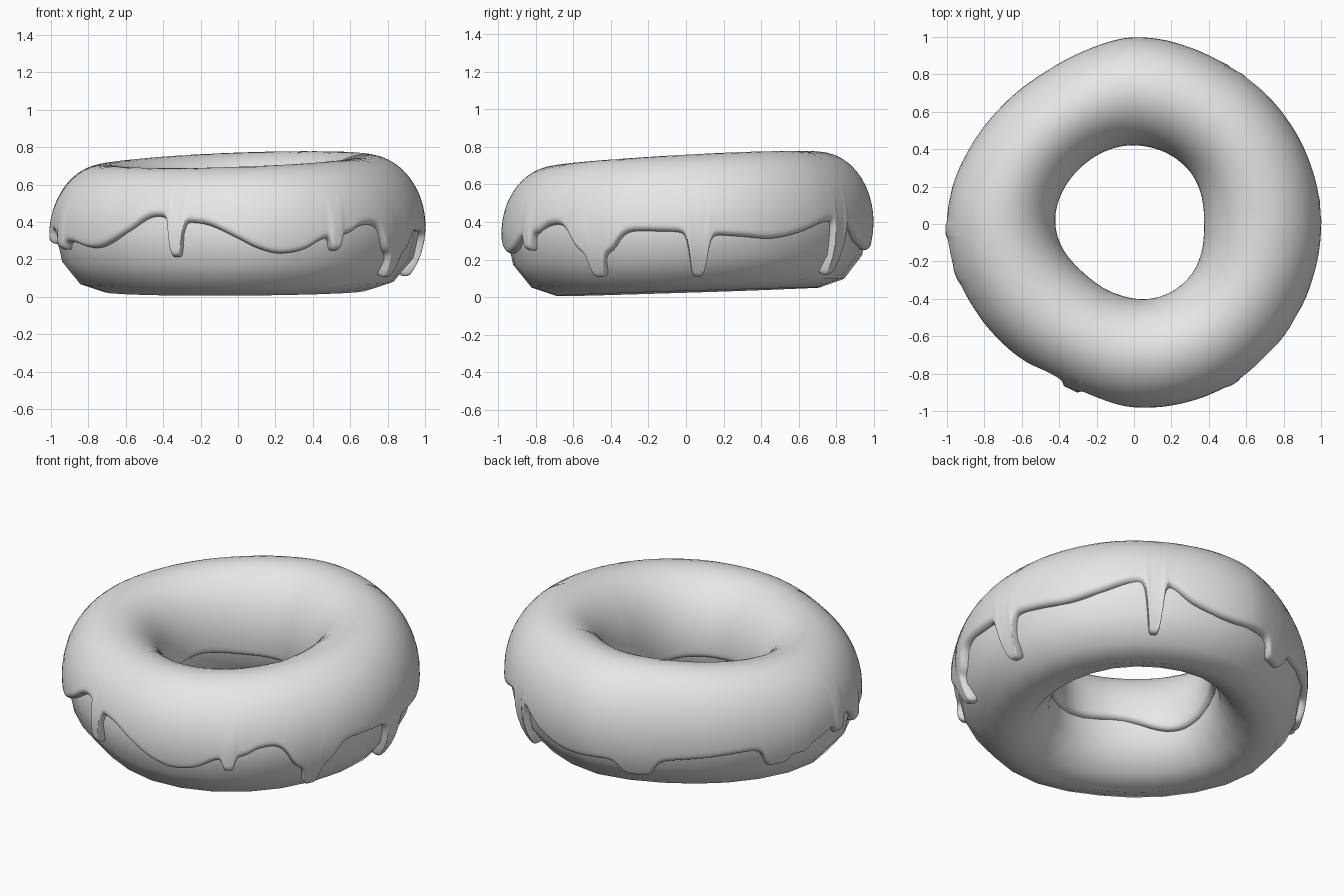
import bpy, math

if "Cube" in bpy.data.objects:
    bpy.data.objects.remove(bpy.data.objects["Cube"])

TH = 0.024  # icing thickness

# (angle in degrees, value) keys around the ring
OUTER = [(0, 1.0), (45, .99), (62, .985), (90, .998), (105, .965), (120, .942), (135, .945), (152, .962),
         (180, 1.0), (210, .965), (228, .943), (246, .937), (270, .98), (300, 1.0), (330, .997)]
INNER = [(0, .375), (45, .41), (90, .42), (135, .415), (180, .42), (225, .375), (255, .385),
         (285, .41), (315, .41)]
EDGE = [(0, .345), (10, .33), (18, .32), (28, .31), (38, .34), (50, .40), (60, .40), (70, .30), (82, .25),
        (98, .26), (112, .27), (130, .29), (150, .315), (170, .29), (180, .33), (188, .35), (195, .29),
        (203, .29), (213, .26), (220, .27), (231, .35), (238, .42), (243, .43), (254, .40), (261, .38),
        (270, .31), (276, .26), (283, .23), (291, .25), (298, .31), (307, .34), (312, .38), (319, .395),
        (340, .36), (350, .35)]
# drips: centre angle, half width, tip height
DRIPS = [(249, 2.5, .21), (302, 2.0, .245), (330, 8.5, .235), (330, 2.8, .11), (4, 3.0, .115),
         (57, 2.7, .125), (108, 6, .17), (157, 5, .20), (164, 5, .24), (182, 2, .28), (196, 2.5, .25)]


def ring(keys, deg):
    """Smooth periodic interpolation of the keys."""
    n = len(keys)
    k = [(keys[i % n][0] + 360 * (i // n), keys[i % n][1]) for i in range(-2, n + 3)]
    for i in range(1, len(k) - 2):
        (x0, y0), (x1, y1), (x2, y2), (x3, y3) = k[i - 1:i + 3]
        if x1 <= deg < x2:
            h = x2 - x1
            t = (deg - x1) / h
            m1, m2 = (y2 - y0) / (x2 - x0) * h, (y3 - y1) / (x3 - x1) * h
            return ((2*t**3 - 3*t*t + 1) * y1 + (t**3 - 2*t*t + t) * m1
                    + (3*t*t - 2*t**3) * y2 + (t**3 - t*t) * m2)


def section(deg):
    """Centre radius, half width, centre height and half height of the dough."""
    a = math.radians(deg)
    ro, ri = ring(OUTER, deg) - TH, ring(INNER, deg) + TH
    top = .733 + .025 * math.cos(a) + .038 * math.sin(a) - TH
    bot = .028 + .005 * math.cos(a) + .022 * math.sin(a)
    return (ro + ri) / 2, (ro - ri) / 2, (top + bot) / 2, (top - bot) / 2


def point(deg, phi, off):
    rc, a, zc, b = section(deg)
    nx, nz = math.cos(phi) / a, math.sin(phi) / b
    ln = math.hypot(nx, nz)
    r = rc + a * math.cos(phi) + off * nx / ln
    z = zc + b * math.sin(phi) + off * nz / ln
    t = math.radians(deg)
    return (r * math.cos(t), r * math.sin(t), z)


mat = bpy.data.materials.new("plain grey")
mat.diffuse_color = (.8, .8, .8, 1)
mat.use_nodes = True
mat.node_tree.nodes["Principled BSDF"].inputs["Base Color"].default_value = mat.diffuse_color


def make(name, verts, faces):
    me = bpy.data.meshes.new(name)
    me.from_pydata(verts, [], faces)
    me.materials.append(mat)
    for p in me.polygons:
        p.use_smooth = True
    ob = bpy.data.objects.new(name, me)
    bpy.context.collection.objects.link(ob)
    return ob


# dough: coarse smooth-shaded ring
N, M = 28, 12
verts = [point(i * 360 / N, j * 2 * math.pi / M, 0) for i in range(N) for j in range(M)]
faces = [(i * M + j, (i + 1) % N * M + j, (i + 1) % N * M + (j + 1) % M, i * M + (j + 1) % M)
         for i in range(N) for j in range(M)]
make("dough", verts, faces)

# icing: fine shell over the top with a dripping, rounded edge
N = 900
LIP = [0, .004, .012, .025, .045, .07, .1, .15]
MID = 26
verts = []
for i in range(N):
    deg = i * 360 / N
    rc, a, zc, b = section(deg)
    edge, bead = ring(EDGE, deg), 0
    for c, w, tip in DRIPS:
        u = abs((deg - c + 180) % 360 - 180) / w
        s = 1 / (1 + u ** 6)
        if edge > tip:
            edge -= (edge - tip) * s
            bead = max(bead, s if w < 4 else s * .4)
    ang = math.radians(deg)
    inner = .28 + .03 * math.sin(3 * ang + .6) + .015 * math.sin(5 * ang)
    p0 = math.asin(max(-.98, (edge - zc) / b))
    p1 = math.pi - math.asin((inner - zc) / b)
    rows = [p0 + s for s in LIP]
    rows += [p0 + .15 + (p1 - p0 - .3) * k / MID for k in range(1, MID)]
    rows += [p1 - s for s in reversed(LIP)]
    for p in rows:
        d = min(1, min(p - p0, p1 - p) / .1)
        off = -.015 + (TH + .015) * math.sqrt(max(0, 1 - (1 - d) ** 2))
        off += .012 * bead * d * max(0, 1 - (p - p0) / .8)
        verts.append(point(deg, p, off))
M = len(rows)
faces = [(i * M + j, (i + 1) % N * M + j, (i + 1) % N * M + j + 1, i * M + j + 1)
         for i in range(N) for j in range(M - 1)]
make("icing", verts, faces)
